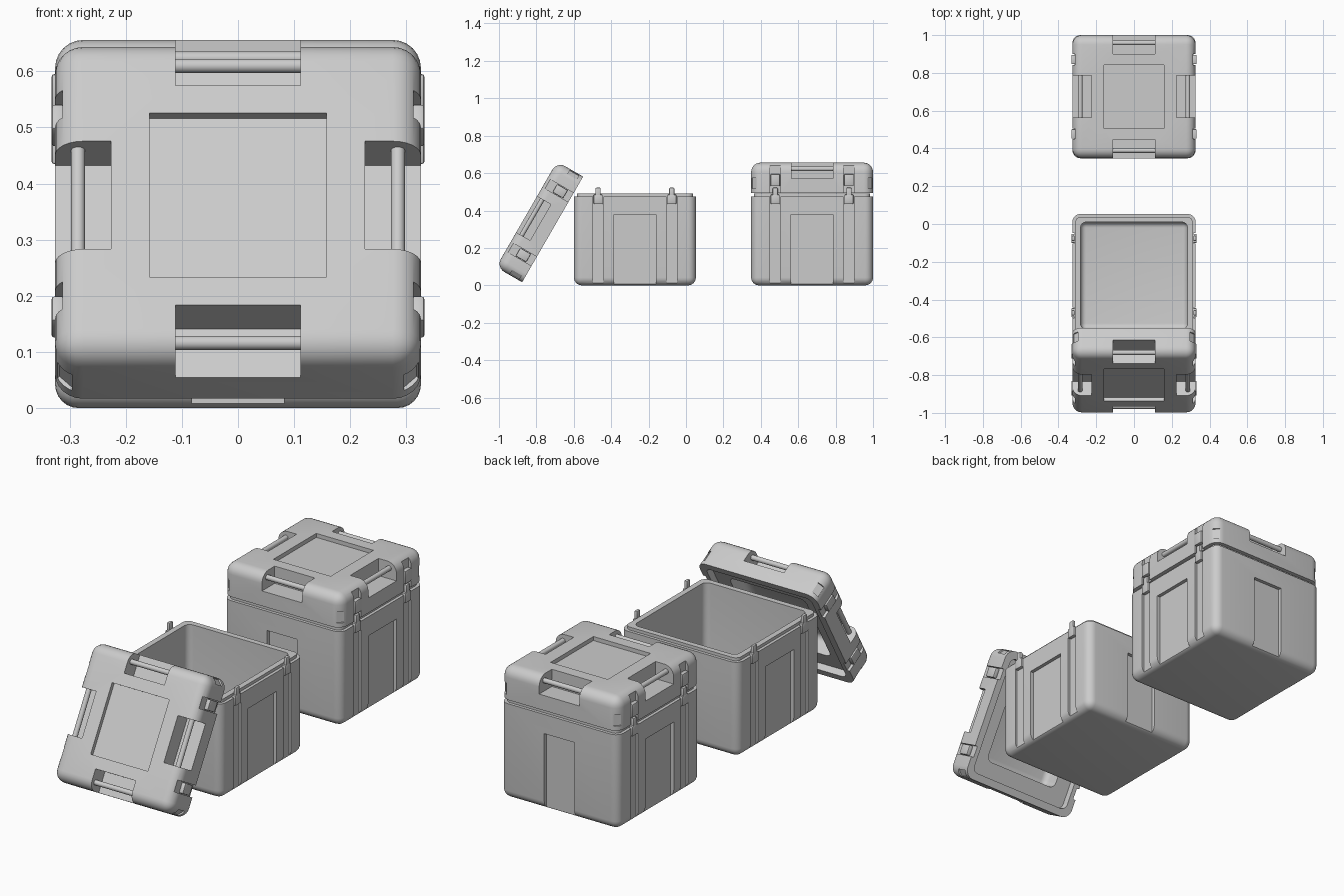
import bpy, bmesh
from math import radians, pi
from mathutils import Matrix, Vector

if "Cube" in bpy.data.objects:
    bpy.data.objects.remove(bpy.data.objects["Cube"])

H = 0.326        # half width of the case
RIM = 0.476      # shoulder height of the body
LT = 0.161       # lid thickness


def box(name, lo, hi, r=0.0, pick=None, seg=6):
    """Box from corner to corner, rounding the edges chosen by pick(edge midpoint, direction)."""
    lo, hi = Vector(lo), Vector(hi)
    bm = bmesh.new()
    bmesh.ops.create_cube(bm, size=1)
    for v in bm.verts:
        v.co = Vector([(lo[i] + hi[i]) / 2 + v.co[i] * (hi[i] - lo[i]) for i in range(3)])
    if r:
        mid = (lo + hi) / 2
        edges = [e for e in bm.edges if pick is None or
                 pick((e.verts[0].co + e.verts[1].co) / 2 - mid, (e.verts[0].co - e.verts[1].co).normalized())]
        bmesh.ops.bevel(bm, geom=edges, offset=r, segments=seg, profile=0.5, affect='EDGES')
    return finish(name, bm)


def finish(name, bm):
    me = bpy.data.meshes.new(name)
    bm.to_mesh(me)
    bm.free()
    ob = bpy.data.objects.new(name, me)
    bpy.context.collection.objects.link(ob)
    return ob


def activate(ob):
    bpy.ops.object.select_all(action='DESELECT')
    ob.select_set(True)
    bpy.context.view_layer.objects.active = ob


def boolean(ob, cutter, op='DIFFERENCE'):
    activate(ob)
    m = ob.modifiers.new("cut", 'BOOLEAN')
    m.operation, m.solver, m.object = op, 'EXACT', cutter
    bpy.ops.object.modifier_apply(modifier=m.name)
    bpy.data.objects.remove(cutter)


def turned(ob, angle):
    ob.data.transform(Matrix.Rotation(angle, 4, 'Z'))
    return ob


def vertical(mid, d):
    return abs(d.z) > 0.9


def not_top(mid, d):
    return vertical(mid, d) or mid.z < -0.01


def not_bottom(mid, d):
    return vertical(mid, d) or mid.z > 0.01


# Body: rounded tub with raised lip and hollow inside
body = box("case_body", (-H, -H, 0), (H, H, RIM), 0.042, not_top)
boolean(body, box("c", (-.311, -.311, .40), (.311, .311, .491), .03, vertical), 'UNION')
boolean(body, box("c", (-.283, -.283, .03), (.283, .283, .6), .03, not_top))
for k in range(4):
    w = 0.112 if k % 2 == 0 else 0.083      # recessed wall panels
    boolean(body, turned(box("c", (H - .018, -w, -.1), (H + .1, w, .38)), k * pi / 2))
for s in (0, pi):
    for y in (-.197, .197):                 # latch channels on the two sides
        boolean(body, turned(box("c", (H - .012, y - .028, -.1), (H + .1, y + .028, .6)), s))

# Lid: rim at z = 0, stepped hollow below, handle pockets above
lid = box("case_lid", (-H, -H, 0), (H, H, LT), 0.05, not_bottom)
boolean(lid, box("c", (-.29, -.29, -.1), (.29, .29, .035), .03, vertical))
boolean(lid, box("c", (-.21, -.21, -.1), (.21, .21, .12), .03, not_bottom))
boolean(lid, box("c", (-.158, -.169, LT - .02), (.158, .169, .3)))
for k in range(4):
    a = k * pi / 2
    boolean(lid, turned(box("c", (.226, -.111, LT - .086), (.5, .111, .4)), a))
    boolean(lid, turned(box("c", (.432, -.018, .022), (.6, .018, .078)), a + pi / 4))  # corner notches
for s in (0, pi):
    for y in (-.197, .197):
        boolean(lid, turned(box("c", (H - .014, y - .028, -.1), (H + .1, y + .028, .145)), s))

# Carry bars spanning the four pockets
lid_parts, body_parts = [lid], [body]
for k in range(4):
    bm = bmesh.new()
    bmesh.ops.create_cone(bm, cap_ends=True, segments=20, radius1=.0125, radius2=.0125, depth=.224)
    bm.transform(Matrix.Rotation(k * pi / 2, 4, 'Z') @ Matrix.Translation((.285, 0, .128))
                 @ Matrix.Rotation(pi / 2, 4, 'X'))
    lid_parts.append(finish("carry_bar", bm))

# Latches: plate and upright tongue on the body, catch on the lid
for s in (0, pi):
    for y in (-.197, .197):
        body_parts.append(turned(box("latch_plate", (H - .014, y - .024, .435),
                                     (H + .006, y + .024, .485), .004, seg=2), s))
        body_parts.append(turned(box("latch_tongue", (H - .012, y - .014, .46),
                                     (H + .005, y + .014, .522), .005, seg=2), s))
        lid_parts.append(turned(box("latch_catch", (H - .016, y - .025, .035),
                                    (H + .006, y + .025, .10), .004, seg=2), s))

for ob in body_parts + lid_parts:
    activate(ob)
    bpy.ops.object.shade_smooth_by_angle(angle=radians(32))

# Place one closed case behind and one open case in front with its lid leaning on it
closed_body = Matrix.Translation((0, .674, 0))
closed_lid = Matrix.Translation((0, .674, .495))
open_body = Matrix.Translation((0, -.273, 0))
leaning_lid = Matrix.Translation((0, -.713, .299)) @ Matrix.Rotation(radians(60), 4, 'X')
for parts, first, second in ((body_parts, closed_body, open_body), (lid_parts, closed_lid, leaning_lid)):
    for ob in parts:
        twin = ob.copy()
        bpy.context.collection.objects.link(twin)
        ob.matrix_world, twin.matrix_world = first, second
        base = ob.name.split(".")[0]
        ob.name, twin.name = "closed_" + base, "open_" + base
